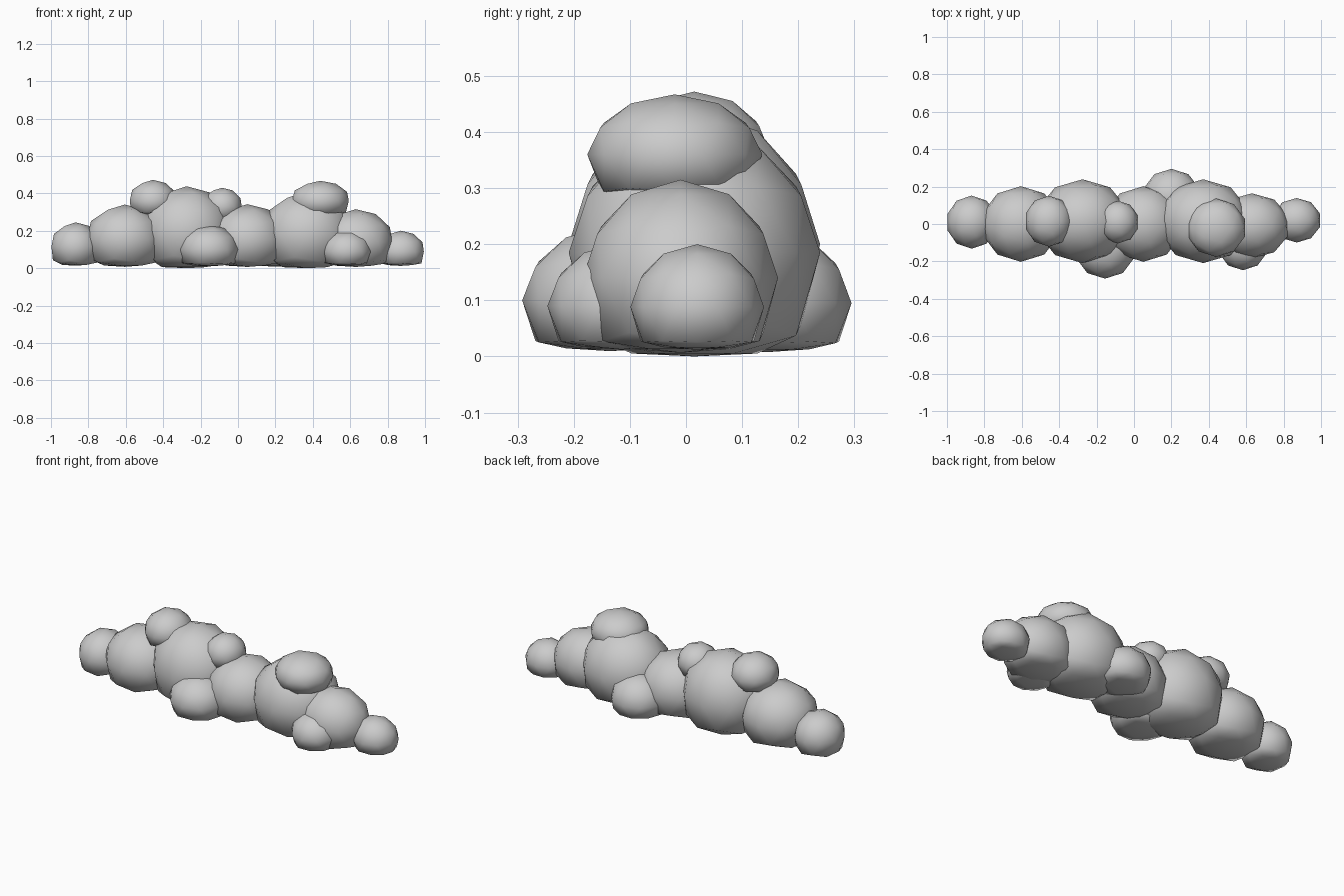
import bpy


def puff(name, centre, radii, base=0.028):
    """Low-poly smooth ball, full in the lower half and flattened at its base."""
    bpy.ops.mesh.primitive_ico_sphere_add(subdivisions=2, radius=1)
    ob = bpy.context.object
    ob.name = ob.data.name = name
    for v in ob.data.vertices:
        p = [c + r * k for c, r, k in zip(centre, radii, v.co)]
        if v.co.z < 0:
            p[2] = centre[2] + radii[2] * v.co.z * 1.25
        if p[2] < base:
            p[2] = max(0.0, base + (p[2] - base) * 0.2)
        v.co = p
    bpy.ops.object.shade_smooth()
    return ob


# main row of puffs, left to right
puff("left_end_puff", (-0.868, 0.01, 0.115), (0.136, 0.142, 0.13))
puff("left_puff", (-0.605, 0.0, 0.155), (0.213, 0.202, 0.185))
puff("left_big_puff", (-0.275, 0.015, 0.2), (0.25, 0.224, 0.238), 0.02)
puff("middle_puff", (0.05, 0.0, 0.155), (0.213, 0.202, 0.187))
puff("right_big_puff", (0.37, 0.015, 0.185), (0.25, 0.224, 0.225), 0.02)
puff("right_puff", (0.63, -0.01, 0.14), (0.204, 0.174, 0.175))
puff("right_end_puff", (0.87, 0.02, 0.088), (0.13, 0.119, 0.112))

# small puffs on top
puff("top_left_puff", (-0.455, 0.015, 0.36), (0.13, 0.136, 0.112), 0.3)
puff("top_middle_puff", (-0.085, 0.01, 0.33), (0.11, 0.114, 0.1), 0.27)
puff("top_right_puff", (0.44, -0.02, 0.36), (0.16, 0.156, 0.107), 0.295)

# low puffs at the front and back
puff("front_left_puff", (-0.155, -0.135, 0.1), (0.162, 0.157, 0.132))
puff("front_right_puff", (0.582, -0.115, 0.09), (0.134, 0.132, 0.112))
puff("back_puff", (0.2, 0.145, 0.095), (0.155, 0.15, 0.135))
